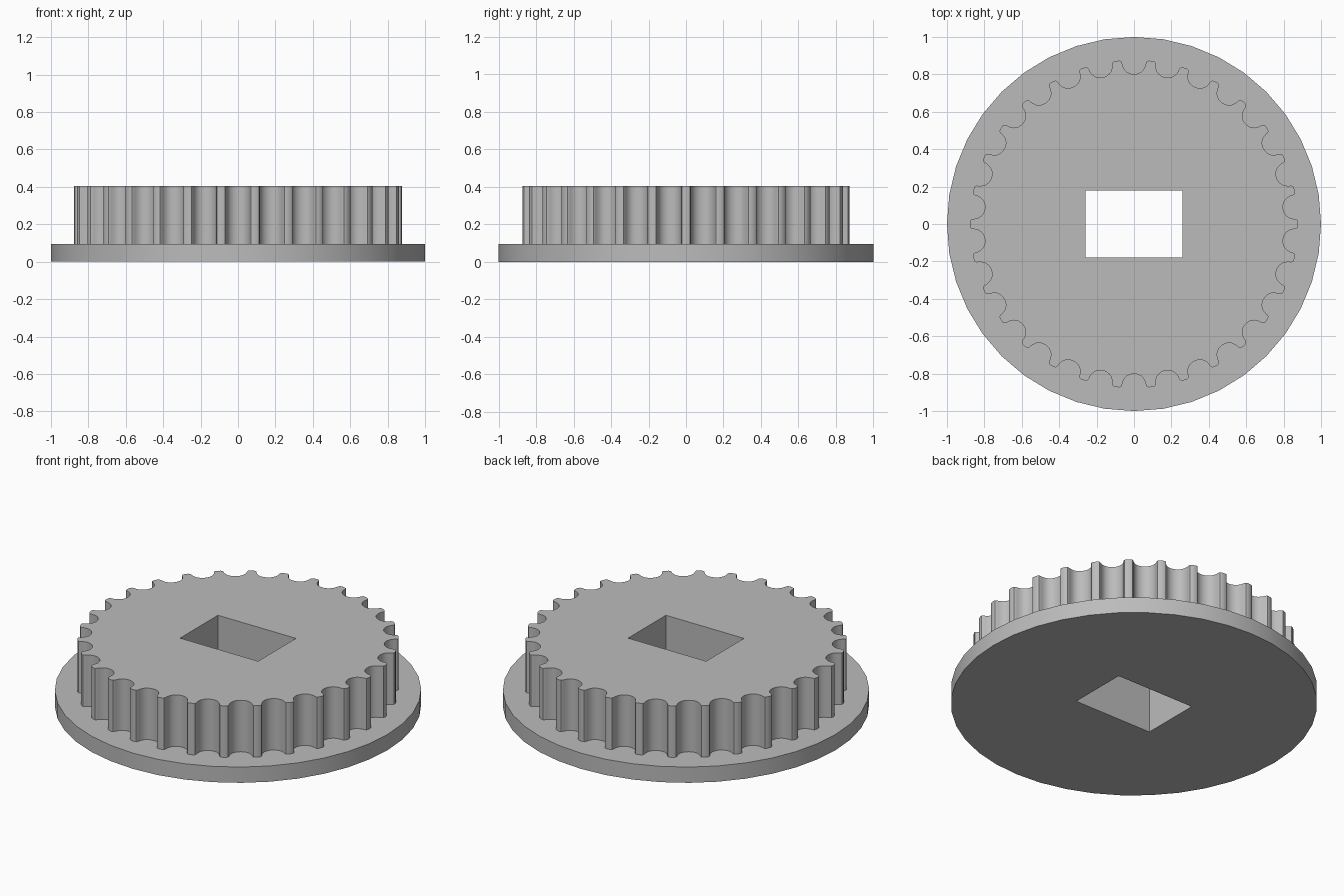
import bpy, bmesh, math

default = bpy.data.objects.get("Cube")
if default:
    bpy.data.objects.remove(default, do_unlink=True)

TEETH = 30
FLANGE_TOP, GEAR_TOP = 0.095, 0.405
GEAR_R = 0.877
BORE = [(-0.26, -0.18), (0.26, -0.18), (0.26, 0.18), (-0.26, 0.18)]

grey = bpy.data.materials.new("plain_grey")
grey.use_nodes = True
colour = (0.5, 0.5, 0.5, 1)
grey.diffuse_color = colour
grey.node_tree.nodes["Principled BSDF"].inputs["Base Color"].default_value = colour


def bored_plate(name, outline, z0, z1):
    """Extrude an outline from z0 to z1 with the rectangular bore through it."""
    bm = bmesh.new()
    edges = []
    for loop in (outline, BORE):
        vs = [bm.verts.new((x, y, z0)) for x, y in loop]
        edges += [bm.edges.new((vs[i - 1], vs[i])) for i in range(len(vs))]
    bmesh.ops.triangle_fill(bm, edges=edges, use_beauty=True)
    top = bmesh.ops.extrude_face_region(bm, geom=bm.faces[:], use_keep_orig=True)
    verts = [g for g in top["geom"] if isinstance(g, bmesh.types.BMVert)]
    bmesh.ops.translate(bm, verts=verts, vec=(0, 0, z1 - z0))
    bmesh.ops.recalc_face_normals(bm, faces=bm.faces[:])
    mesh = bpy.data.meshes.new(name)
    bm.to_mesh(mesh)
    bm.free()
    mesh.materials.append(grey)
    obj = bpy.data.objects.new(name, mesh)
    bpy.context.collection.objects.link(obj)
    bpy.ops.object.select_all(action="DESELECT")
    obj.select_set(True)
    bpy.context.view_layer.objects.active = obj
    bpy.ops.object.shade_smooth_by_angle(angle=math.radians(30))
    return obj


# Flange disc
disc = [(math.cos(math.tau * i / 40), math.sin(math.tau * i / 40)) for i in range(40)]
bored_plate("flange", disc, 0, FLANGE_TOP)

# Half a groove as (half width, depth), from the rounded lip to the floor
half = [(0.080, 0), (0.069, 0.0035), (0.064, 0.0123), (0.062, 0.0225),
        (0.0585, 0.0323), (0.054, 0.0418), (0.0483, 0.0509), (0.0383, 0.06),
        (0.0266, 0.0667), (0.0136, 0.0707)]
groove = [(w, d) for w, d in half] + [(0, 0.072)] + [(-w, d) for w, d in reversed(half)]

# Toothed belt wheel: grooves spaced around the rim, one centred on the front
outline = []
for k in range(TEETH):
    a = math.tau * k / TEETH - math.pi / 2
    c, s = math.cos(a), math.sin(a)
    for w, d in reversed(groove):
        r = math.sqrt(GEAR_R ** 2 - 0.08 ** 2) - d
        outline.append((r * c - w * s, r * s + w * c))
bored_plate("toothed_wheel", outline, FLANGE_TOP, GEAR_TOP)
